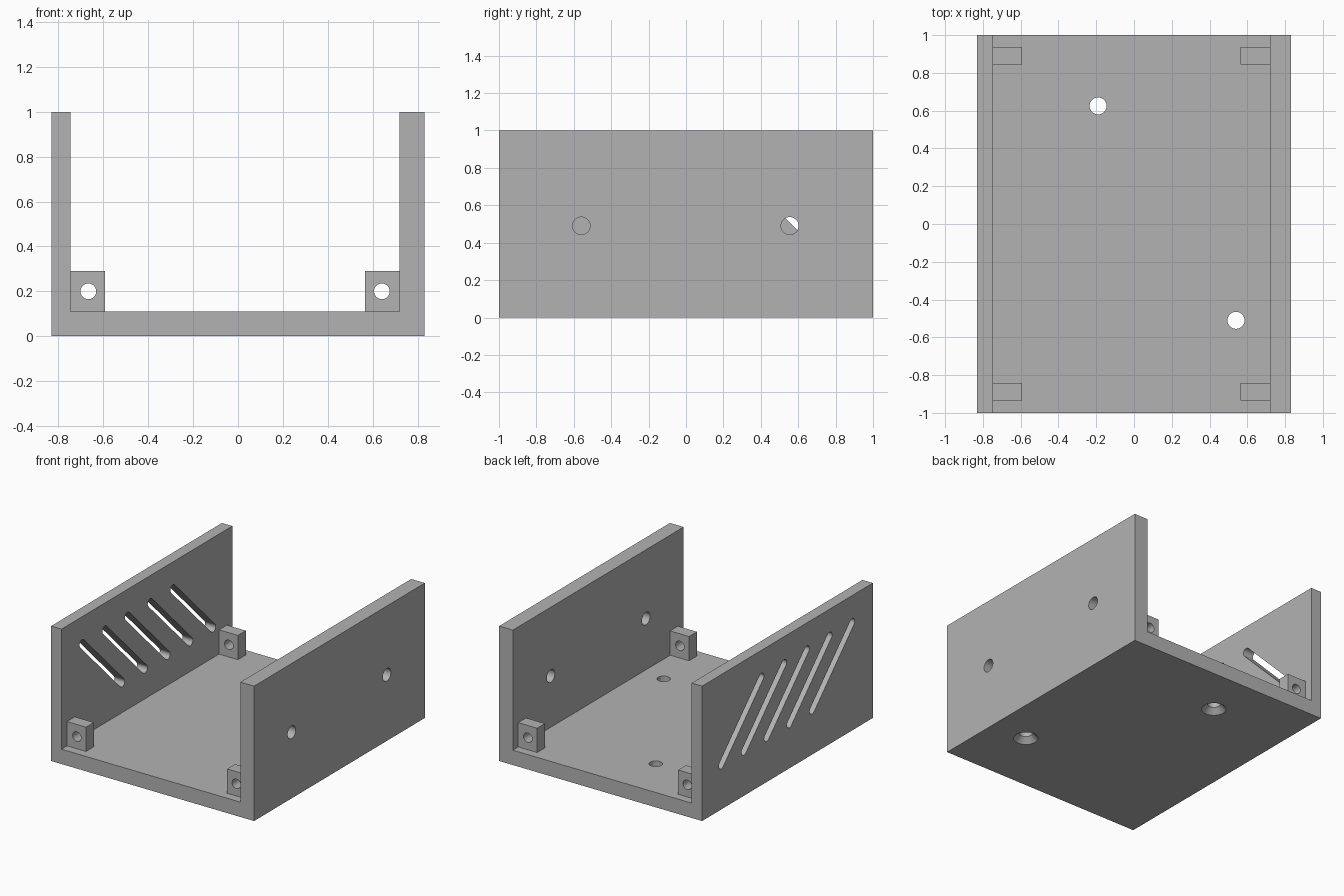
import bpy, bmesh, math
from mathutils import Matrix, Vector

if "Cube" in bpy.data.objects:
    bpy.data.objects.remove(bpy.data.objects["Cube"])

grey = bpy.data.materials.new("plain grey")
grey.diffuse_color = (0.45, 0.45, 0.45, 1)
grey.use_nodes = True
grey.node_tree.nodes["Principled BSDF"].inputs["Base Color"].default_value = grey.diffuse_color


def make_object(name, bm):
    bmesh.ops.recalc_face_normals(bm, faces=bm.faces)
    mesh = bpy.data.meshes.new(name)
    bm.to_mesh(mesh)
    bm.free()
    mesh.materials.append(grey)
    obj = bpy.data.objects.new(name, mesh)
    bpy.context.collection.objects.link(obj)
    return obj


def prism(name, points, vec):
    """Extrude a closed outline along vec."""
    bm = bmesh.new()
    face = bm.faces.new([bm.verts.new(p) for p in points])
    ext = bmesh.ops.extrude_face_region(bm, geom=[face])
    verts = [g for g in ext["geom"] if isinstance(g, bmesh.types.BMVert)]
    bmesh.ops.translate(bm, verts=verts, vec=vec)
    return make_object(name, bm)


def cone(center, axis, r1, r2, depth):
    """Round cutter pointing along axis."""
    bm = bmesh.new()
    rot = Vector(axis).to_track_quat('Z', 'Y').to_matrix().to_4x4()
    bmesh.ops.create_cone(bm, cap_ends=True, segments=32, radius1=r1, radius2=r2,
                          depth=depth, matrix=Matrix.Translation(center) @ rot)
    return make_object("cutter", bm)


def cut(obj, cutters):
    bpy.context.view_layer.objects.active = obj
    for c in cutters:
        mod = obj.modifiers.new("cut", 'BOOLEAN')
        mod.operation = 'DIFFERENCE'
        mod.solver = 'EXACT'
        mod.object = c
        bpy.ops.object.modifier_apply(modifier=mod.name)
        bpy.data.objects.remove(c)


def shade(obj):
    bpy.ops.object.select_all(action='DESELECT')
    obj.select_set(True)
    bpy.context.view_layer.objects.active = obj
    bpy.ops.object.shade_smooth_by_angle(angle=math.radians(30))


# U-shaped tray: floor with a thin left wall and a thicker right wall
W, LEFT, RIGHT, FLOOR = 0.832, -0.747, 0.72, 0.11
outline = [(-W, 0), (W, 0), (W, 1), (RIGHT, 1), (RIGHT, FLOOR),
           (LEFT, FLOOR), (LEFT, 1), (-W, 1)]
tray = prism("tray", [(x, -1, z) for x, z in outline], (0, 2, 0))

cutters = []
# Round holes through the right wall
for y in (-0.56, 0.555):
    cutters.append(cone((0.775, y, 0.49), (1, 0, 0), 0.047, 0.047, 0.3))

# Floor holes, countersunk from below
for x, y in ((-0.19, 0.625), (0.54, -0.51)):
    cutters.append(cone((x, y, 0.05), (0, 0, 1), 0.045, 0.045, 0.3))
    cutters.append(cone((x, y, 0.015), (0, 0, 1), 0.094, 0.045, 0.05))

# Five slanted vent slots with round ends through the left wall
R, HALF, N = 0.03, 0.332, 8
for i in range(5):
    pts = []
    for end in (1, -1):
        for k in range(N + 1):
            a = math.pi * (k / N - 0.5) + (0 if end == 1 else math.pi)
            u, v = end * HALF + R * math.cos(a), R * math.sin(a)
            s = math.sqrt(0.5)
            pts.append((-0.95, 0.54 - 0.266 * i + (u + v) * s, 0.565 + (v - u) * s))
    cutters.append(prism("cutter", pts, (0.3, 0, 0)))

cut(tray, cutters)
shade(tray)

# Four drilled corner lugs
for side, x0, x1, hx in (("left", LEFT, -0.592, -0.667), ("right", 0.565, RIGHT, 0.641)):
    for end, y0, y1 in (("front", -0.935, -0.843), ("back", 0.845, 0.937)):
        box = [(x0, y0, FLOOR), (x1, y0, FLOOR), (x1, y0, 0.29), (x0, y0, 0.29)]
        lug = prism(f"{end}_{side}_lug", box, (0, y1 - y0, 0))
        cut(lug, [cone((hx, (y0 + y1) / 2, 0.2), (0, 1, 0), 0.035, 0.035, 0.3)])
        shade(lug)
